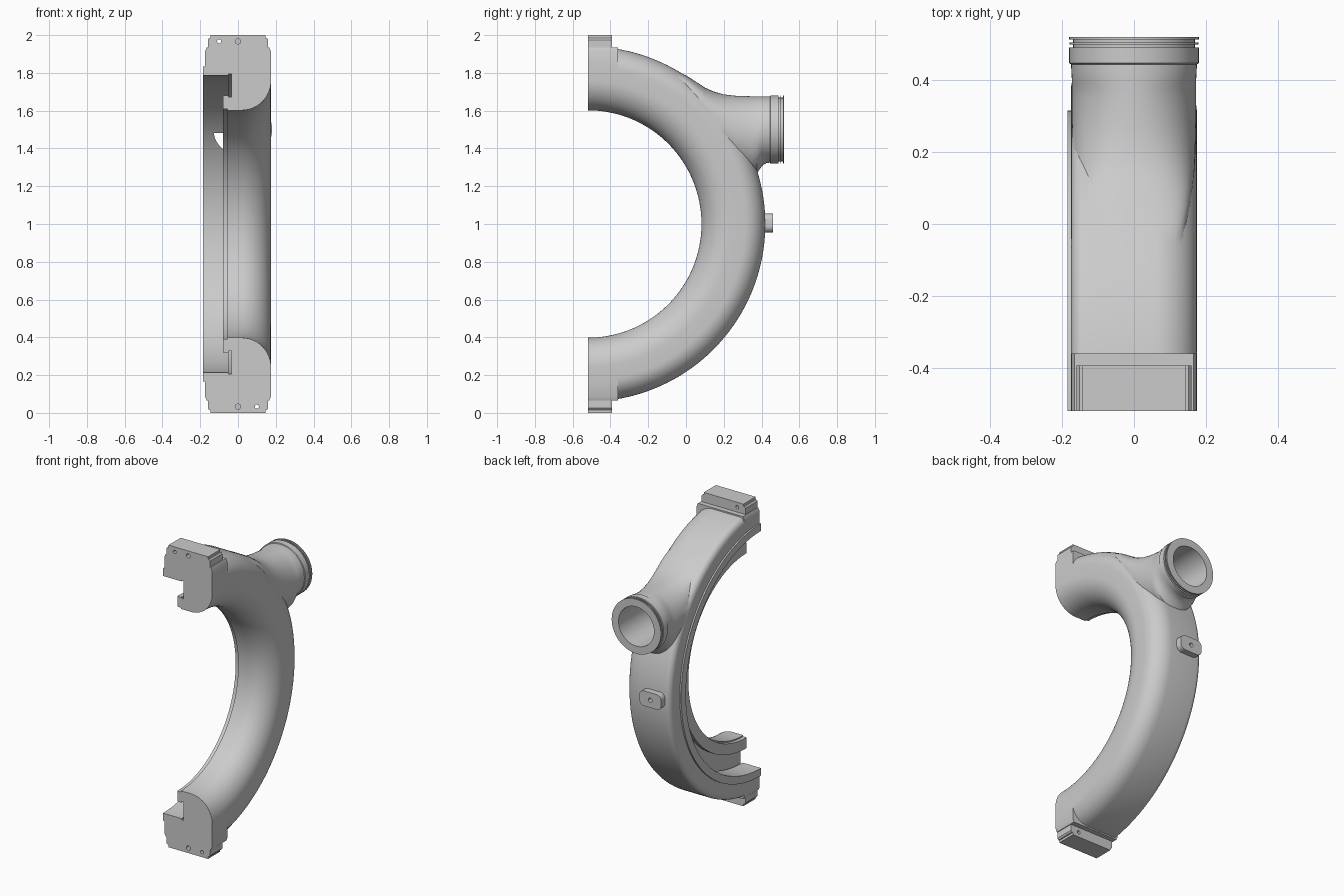
import bpy, bmesh
from math import sin, cos, pi

if "Cube" in bpy.data.objects:
    bpy.data.objects.remove(bpy.data.objects["Cube"])

YC, ZC = -0.52, 1.0   # ring axis, parallel to x


def make(name, rings, wrap=True):
    """Solid skinned through equal-sized closed loops, capped at both ends."""
    bm = bmesh.new()
    loops = [[bm.verts.new(p) for p in r] for r in rings]
    n = len(loops[0])
    for a, b in zip(loops, loops[1:]):
        for i in range(n):
            j = (i + 1) % n
            bm.faces.new((a[i], a[j], b[j], b[i]))
    bm.faces.new(loops[0])
    bm.faces.new(loops[-1][::-1])
    bmesh.ops.recalc_face_normals(bm, faces=bm.faces[:])
    me = bpy.data.meshes.new(name)
    bm.to_mesh(me)
    bm.free()
    ob = bpy.data.objects.new(name, me)
    bpy.context.collection.objects.link(ob)
    return ob


def prism(name, outline, y0, y1):
    return make(name, [[(x, y, z) for x, z in outline] for y in (y0, y1)])


def cylinder(name, x, z, r, y0, y1, n=24):
    return prism(name, [(x + r * cos(2 * pi * i / n), z + r * sin(2 * pi * i / n))
                        for i in range(n)], y0, y1)


def boolean(ob, other, op):
    m = ob.modifiers.new(op, 'BOOLEAN')
    m.operation, m.solver, m.object = op, 'EXACT', other
    bpy.context.view_layer.objects.active = ob
    bpy.ops.object.modifier_apply(modifier=m.name)
    bpy.data.objects.remove(other)


def smooth(ob):
    bpy.ops.object.select_all(action='DESELECT')
    ob.select_set(True)
    bpy.context.view_layer.objects.active = ob
    bpy.ops.object.shade_smooth_by_angle(angle=0.5)


def arc(cx, cy, rx, ry, a0, a1, n=10):
    return [(cx + rx * cos(a0 + (a1 - a0) * i / n), cy + ry * sin(a0 + (a1 - a0) * i / n))
            for i in range(n + 1)]


# half ring: (x, radius) section with stepped bore, slot, lip and rim
section = [(-.185, .785), (-.05, .785), (-.05, .793), (-.035, .793), (-.035, .673),
           (-.05, .673), (-.05, .68), (-.08, .68), (-.08, .61), (-.055, .61), (-.055, .602)]
section += arc(.02, .76, .155, .158, -pi / 2, 0, 14)
section += arc(.055, .83, .12, .11, 0, pi / 2, 12)
section += arc(-.14, .90, .035, .04, pi / 2, pi, 6)
section += [(-.175, .835), (-.185, .835)]
STEPS = 96
casing = make("volute_casing", [
    [(x, YC + r * cos(t), ZC + r * sin(t)) for x, r in section]
    for t in (-pi / 2 + pi * k / STEPS for k in range(STEPS + 1))])

# outlet nozzle: (y, top z, bottom z, half width, squareness)
loft = [(-.06, 1.815, 1.72, .13, 3), (0, 1.787, 1.66, .145, 3), (.05, 1.755, 1.59, .155, 2.9),
        (.10, 1.722, 1.50, .163, 2.7), (.15, 1.70, 1.42, .168, 2.5), (.20, 1.686, 1.36, .171, 2.3),
        (.27, 1.678, 1.30, .173, 2.1), (.35, 1.676, 1.262, .173, 2), (.375, 1.676, 1.268, .173, 2),
        (.39, 1.676, 1.29, .173, 2), (.405, 1.676, 1.31, .173, 2), (.425, 1.676, 1.322, .174, 2)]
# collar and seal rings
for y, r in ((.444, .175), (.447, .180), (.490, .180), (.490, .169), (.499, .169), (.499, .179),
             (.504, .179), (.504, .169), (.513, .169), (.513, .180), (.52, .180)):
    loft.append((y, 1.5 + r, 1.5 - r, r, 2))


def superellipse(y, top, bot, w, e, n=64):
    pts = []
    for i in range(n):
        c, s = cos(2 * pi * i / n), sin(2 * pi * i / n)
        k = (abs(c) ** e + abs(s) ** e) ** (-1 / e)
        pts.append((w * k * c, y, (top + bot) / 2 + (top - bot) / 2 * k * s))
    return pts


boolean(casing, make("nozzle", [superellipse(*l) for l in loft]), 'UNION')

# squared end blocks at the split face
for s in (1, -1):
    block = [(-.174, .80), (.174, .80), (.174, .915), (.165, .935), (-.165, .935), (-.174, .915)]
    boolean(casing, prism("block", [(x, ZC + s * z) for x, z in block], YC, -.36), 'UNION')

# nozzle bore opening into the ring
boolean(casing, cylinder("bore", 0, 1.5, .13, .10, .6, 64), 'DIFFERENCE')
smooth(casing)

# flange pads with bolt holes
for s, name in ((1, "upper_flange_pad"), (-1, "lower_flange_pad")):
    outline = [(-.16, .93), (.16, .93), (.16, .975), (.152, .985), (.145, .985), (.145, 1.0),
               (-.145, 1.0), (-.145, .985), (-.152, .985), (-.16, .975)]
    pad = prism(name, [(x, ZC + s * z) for x, z in outline], YC, -.393)
    boolean(pad, cylinder("dowel_hole", 0, ZC + s * .967, .014, -.6, -.46), 'DIFFERENCE')
    boolean(pad, cylinder("through_hole", -.1 * s, ZC + s * .967, .011, -.6, -.3), 'DIFFERENCE')
    smooth(pad)

# side lug on the outer wall
lx, lz, hw, hh, r = -.06, 1.005, .08, .05, .035
outline = []
for sx, sz, a in ((1, 1, 0), (-1, 1, pi / 2), (-1, -1, pi), (1, -1, 1.5 * pi)):
    outline += arc(lx + sx * (hw - r), lz + sz * (hh - r), r, r, a, a + pi / 2, 8)
lug = prism("sensor_lug", outline, .38, .46)
boolean(lug, cylinder("lug_hole", lx, lz, .014, .42, .5), 'DIFFERENCE')
smooth(lug)
